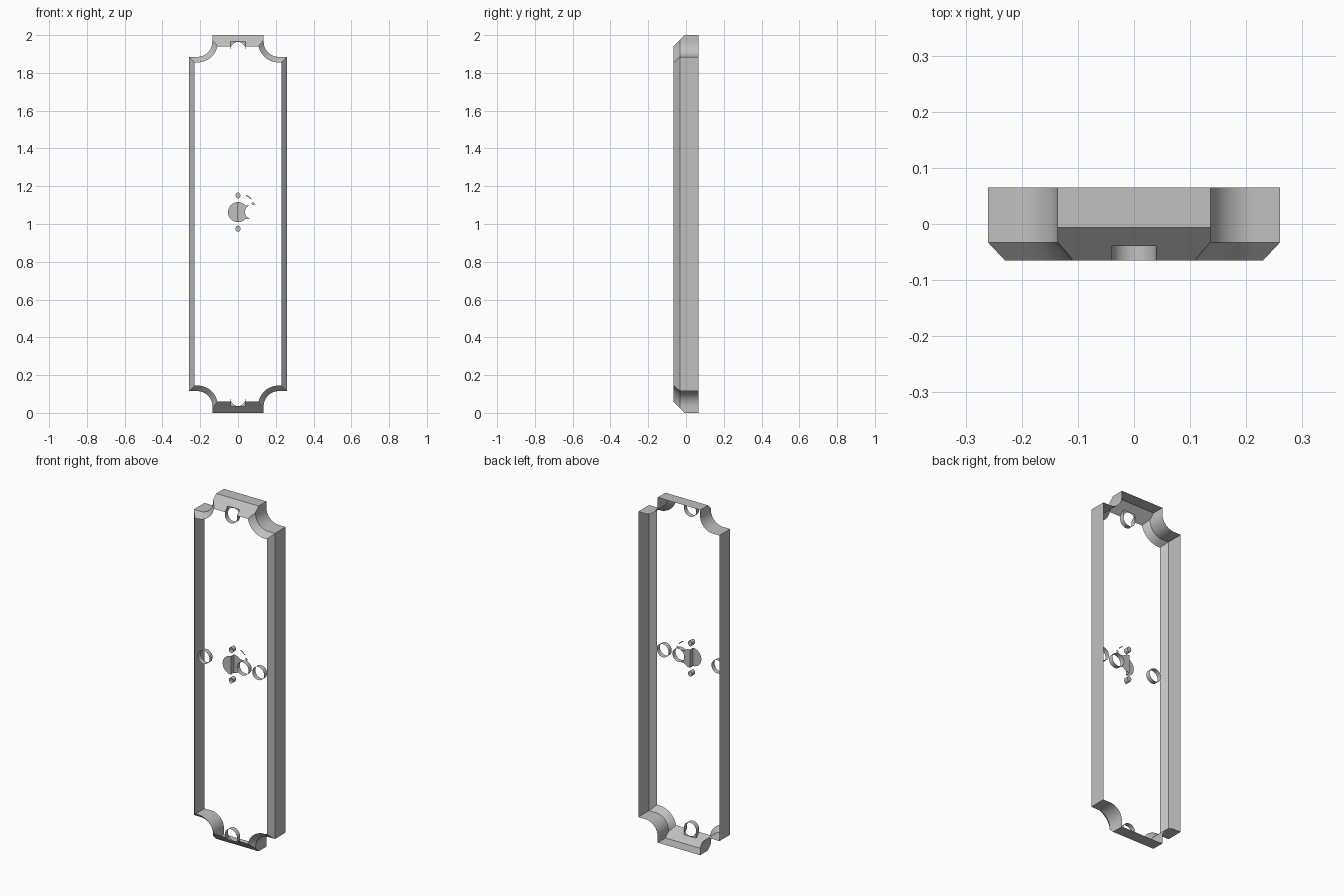
import bpy, bmesh
from math import sin, cos, pi, radians
from mathutils import Vector

if "Cube" in bpy.data.objects:
    bpy.data.objects.remove(bpy.data.objects["Cube"])

grey = bpy.data.materials.new("light_grey")
grey.use_nodes = True
colour = (0.53, 0.53, 0.53, 1)
grey.diffuse_color = colour
grey.node_tree.nodes["Principled BSDF"].inputs["Base Color"].default_value = colour

FRONT, BACK, INNER = -0.065, 0.065, -0.037   # y levels
MID = 1.063                                  # height of the centre row


def arc(cx, cz, r, start, end, n=16):
    """Points (x, z) on an arc, angles in degrees."""
    angles = [radians(start + (end - start) * i / n) for i in range(n + 1)]
    return [(cx + r * cos(a), cz + r * sin(a)) for a in angles]


def loft(bm, rings, caps=""):
    """Join (y, outline) rings by quads; cap the first or last ring."""
    loops = [[bm.verts.new((x, y, z)) for x, z in pts] for y, pts in rings]
    n = len(loops[0])
    for a, b in zip(loops, loops[1:]):
        for i in range(n):
            j = (i + 1) % n
            bm.faces.new((a[i], a[j], b[j], b[i]))
    if "first" in caps:
        bm.faces.new(loops[0][::-1])
    if "last" in caps:
        bm.faces.new(loops[-1])


def finish(bm, name, smooth=True):
    bmesh.ops.recalc_face_normals(bm, faces=bm.faces)
    mesh = bpy.data.meshes.new(name)
    bm.to_mesh(mesh)
    bm.free()
    mesh.materials.append(grey)
    obj = bpy.data.objects.new(name, mesh)
    bpy.context.collection.objects.link(obj)
    if smooth:
        smooth_object(obj)
    return obj


def activate(obj):
    bpy.ops.object.select_all(action="DESELECT")
    obj.select_set(True)
    bpy.context.view_layer.objects.active = obj


def smooth_object(obj):
    activate(obj)
    bpy.ops.object.shade_smooth_by_angle(angle=radians(30))


def outline(inset):
    """Tall plate with a tab at each end and scooped corners."""
    quarter = [(0.136 - inset, 1)]
    quarter += arc(0.216, 0.965, 0.08 + inset, 180, 270)
    quarter += [(0.26 - inset, 0.885 - inset)]
    right = quarter + [(x, -z) for x, z in reversed(quarter)]
    full = right + [(-x, z) for x, z in reversed(right)]
    return [(x, z + 1) for x, z in full]


# Frame: chamfered solid, end chamfers cut by a plane
bm = bmesh.new()
loft(bm, [(BACK, outline(0)), (-0.033, outline(0)), (FRONT, outline(0.03))], "first last")
for side in (1, -1):
    bmesh.ops.bisect_plane(bm, geom=bm.verts[:] + bm.edges[:] + bm.faces[:],
                           plane_co=(0, -0.006, 1 + side), plane_no=(0, -1, side),
                           clear_outer=True)
    bmesh.ops.holes_fill(bm, edges=[e for e in bm.edges if e.is_boundary], sides=0)
frame = finish(bm, "frame", smooth=False)

# Recesses for the end holes, open through the end chamfers
for side in (1, -1):
    shape = arc(0, -0.075, 0.039, 180, 360, 24) + [(0.039, -0.033), (-0.039, -0.033)]
    shape = [(x, 1 + side * (1 + z)) for x, z in shape]
    bm = bmesh.new()
    loft(bm, [(-0.1, shape), (INNER, shape)], "first last")
    cutter = finish(bm, "recess_cutter", smooth=False)
    cutter.hide_render = True
    activate(frame)
    cut = frame.modifiers.new("recess", "BOOLEAN")
    cut.operation, cut.solver, cut.object = "DIFFERENCE", "EXACT", cutter
    bpy.ops.object.modifier_apply(modifier=cut.name)
    bpy.data.objects.remove(cutter)

    # Recess floor above the round hole
    floor = [(-0.039, -0.075), (-0.039, -0.033), (0.039, -0.033), (0.039, -0.075)]
    floor += arc(0, -0.075, 0.0385, 0, 180, 24)
    bm = bmesh.new()
    bm.faces.new([bm.verts.new((x, INNER, 1 + side * (1 + z))) for x, z in floor])
    finish(bm, "top_recess_floor" if side > 0 else "bottom_recess_floor")

# Leave the frame open at front and back
bm = bmesh.new()
bm.from_mesh(frame.data)
bm.normal_update()
flat = [f for f in bm.faces if abs(f.normal.y) > 0.99]
bmesh.ops.delete(bm, geom=flat, context="FACES")
bm.to_mesh(frame.data)
bm.free()
smooth_object(frame)

# Open rings in the centre row
for name, x in (("left_ring", 0.175), ("inner_ring", 0.075), ("right_ring", -0.175)):
    circle = arc(x, MID, 0.038, 0, 360, 32)[:-1]
    bm = bmesh.new()
    loft(bm, [(FRONT, circle), (INNER, circle)])
    finish(bm, name)

# Stepped centre disc, its deeper half notched by the inner ring
bm = bmesh.new()
near = [(x, FRONT, z) for x, z in arc(0, MID, 0.053, 90, 270)]
far = [(x, INNER, z) for x, z in arc(0, MID, 0.053, -90, -43)]
far += [(x, INNER, z) for x, z in arc(0.075, MID, 0.038, 248, 112)]
far += [(x, INNER, z) for x, z in arc(0, MID, 0.053, 43, 90)]
step = [near[0], near[-1], far[0], far[-1]]
for points in (near, far, step):
    bm.faces.new([bm.verts.new(p) for p in points])
finish(bm, "centre_disc")

# Small pegs round the disc
for name, angle in (("upper_peg", 90), ("lower_peg", 270)):
    a = radians(angle)
    oval = [(x, MID + 0.088 * sin(a) + z * 1.25) for x, z in arc(0, 0, 0.013, 0, 360, 16)[:-1]]
    bm = bmesh.new()
    loft(bm, [(FRONT, oval), (INNER, oval)], "last")
    finish(bm, name)

# Thin curved marks beside the disc
for name, r, start, end, width in (("curved_mark", 0.096, 64, 44, 0.005),
                                   ("short_mark", 0.086, 34, 25, 0.012)):
    mark = arc(0, MID, r, start, end, 8) + arc(0, MID, r + width, end, start, 8)
    bm = bmesh.new()
    bm.faces.new([bm.verts.new((x, INNER, z)) for x, z in mark])
    finish(bm, name)
